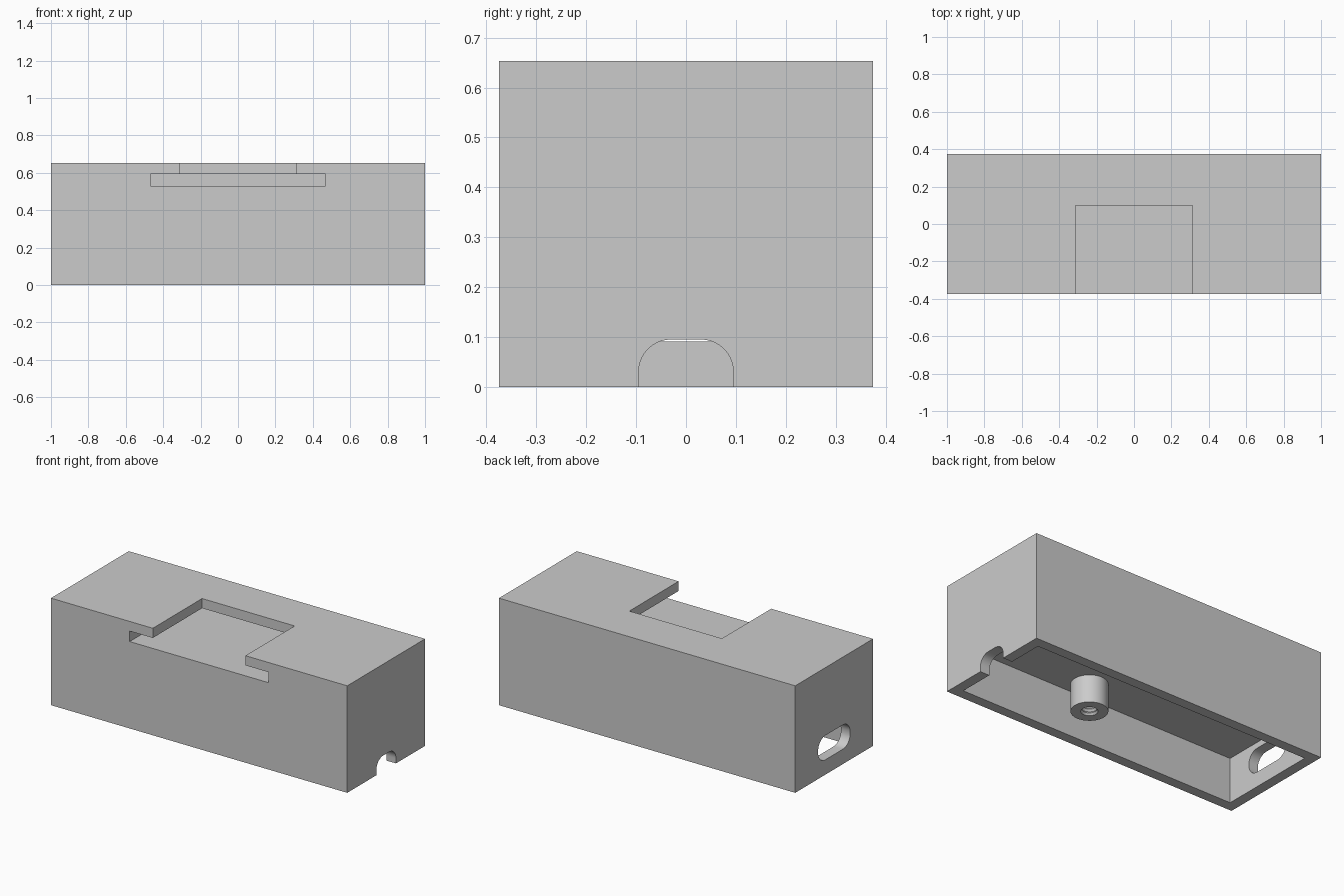
import bpy
import bmesh
import math
from mathutils import Vector

cube = bpy.data.objects.get("Cube")
if cube:
    bpy.data.objects.remove(cube, do_unlink=True)

grey = bpy.data.materials.new("plain grey")
grey.use_nodes = True
COLOUR = (0.6, 0.6, 0.6, 1)
grey.diffuse_color = COLOUR
grey.node_tree.nodes["Principled BSDF"].inputs["Base Color"].default_value = COLOUR

HALF_X, HALF_Y, HEIGHT, WALL = 1.0, 0.375, 0.653, 0.0625
CEILING = 0.275


def finish(name, bm):
    bmesh.ops.recalc_face_normals(bm, faces=bm.faces)
    mesh = bpy.data.meshes.new(name)
    bm.to_mesh(mesh)
    bm.free()
    mesh.materials.append(grey)
    obj = bpy.data.objects.new(name, mesh)
    bpy.context.collection.objects.link(obj)
    return obj


def box(name, low, high):
    bm = bmesh.new()
    bmesh.ops.create_cube(bm, size=1)
    for v in bm.verts:
        v.co = [l + (c + 0.5) * (h - l) for c, l, h in zip(v.co, low, high)]
    return finish(name, bm)


def rounded_bar(name, x0, x1, z, half_w, half_h, r, steps=10):
    """Bar along x with a rounded rectangular section."""
    bm = bmesh.new()
    ring = []
    for quarter, (sy, sz) in enumerate([(1, 1), (-1, 1), (-1, -1), (1, -1)]):
        for i in range(steps + 1):
            a = (quarter + i / steps) * math.pi / 2
            ring.append(bm.verts.new((x0, sy * (half_w - r) + r * math.cos(a),
                                      z + sz * (half_h - r) + r * math.sin(a))))
    face = bm.faces.new(ring)
    out = bmesh.ops.extrude_face_region(bm, geom=[face])
    moved = [g for g in out["geom"] if isinstance(g, bmesh.types.BMVert)]
    bmesh.ops.translate(bm, verts=moved, vec=(x1 - x0, 0, 0))
    return finish(name, bm)


def lathe(name, profile, centre, steps=48):
    bm = bmesh.new()
    verts = [bm.verts.new((r, 0, z)) for r, z in profile]
    edges = [bm.edges.new(pair) for pair in zip(verts, verts[1:])]
    bmesh.ops.spin(bm, geom=verts + edges, axis=(0, 0, 1), cent=(0, 0, 0),
                   angle=math.tau, steps=steps)
    bmesh.ops.remove_doubles(bm, verts=bm.verts, dist=0.0001)
    bmesh.ops.translate(bm, verts=bm.verts, vec=Vector(centre))
    return finish(name, bm)


def cut(target, cutter):
    cutter.hide_render = True
    mod = target.modifiers.new("cut", 'BOOLEAN')
    mod.operation, mod.solver, mod.object = 'DIFFERENCE', 'EXACT', cutter
    bpy.context.view_layer.objects.active = target
    bpy.ops.object.modifier_apply(modifier=mod.name)
    bpy.data.objects.remove(cutter, do_unlink=True)


def smooth(obj):
    bpy.ops.object.select_all(action='DESELECT')
    obj.select_set(True)
    bpy.context.view_layer.objects.active = obj
    bpy.ops.object.shade_smooth_by_angle(angle=math.radians(30))


# Housing block with an open cavity underneath
housing = box("housing", (-HALF_X, -HALF_Y, 0), (HALF_X, HALF_Y, HEIGHT))
inner_x, inner_y = HALF_X - WALL, HALF_Y - WALL
cut(housing, box("cavity", (-inner_x, -inner_y, -0.1), (inner_x, inner_y, CEILING)))

# T-shaped slide slot, open to the front and the top
cut(housing, box("slot_wide", (-0.469, -0.5, 0.53), (0.469, 0.256, 0.594)))
cut(housing, box("slot_narrow", (-0.3125, -0.5, 0.56), (0.3125, 0.1, 0.8)))

# Cable notch on the left end, port opening on the right end
cut(housing, rounded_bar("notch", 0.9, 1.1, 0, 0.095, 0.095, 0.065))
cut(housing, rounded_bar("port", -1.1, -0.9, 0.165, 0.155, 0.074, 0.07))
smooth(housing)

# Screw boss under the ceiling, with a ridged bore
BOSS_BOTTOM, RIDGES = 0.107, 7
pitch = (CEILING - BOSS_BOTTOM) / RIDGES
bore = [(0.047 if i % 2 == 0 else 0.038, BOSS_BOTTOM + i * pitch / 2)
        for i in range(2 * RIDGES)]
profile = [(0.102, CEILING + 0.002), (0.102, BOSS_BOTTOM)] + bore + [(0, CEILING - 0.002)]
smooth(lathe("screw_boss", profile, (0.156, -0.1875, 0)))
